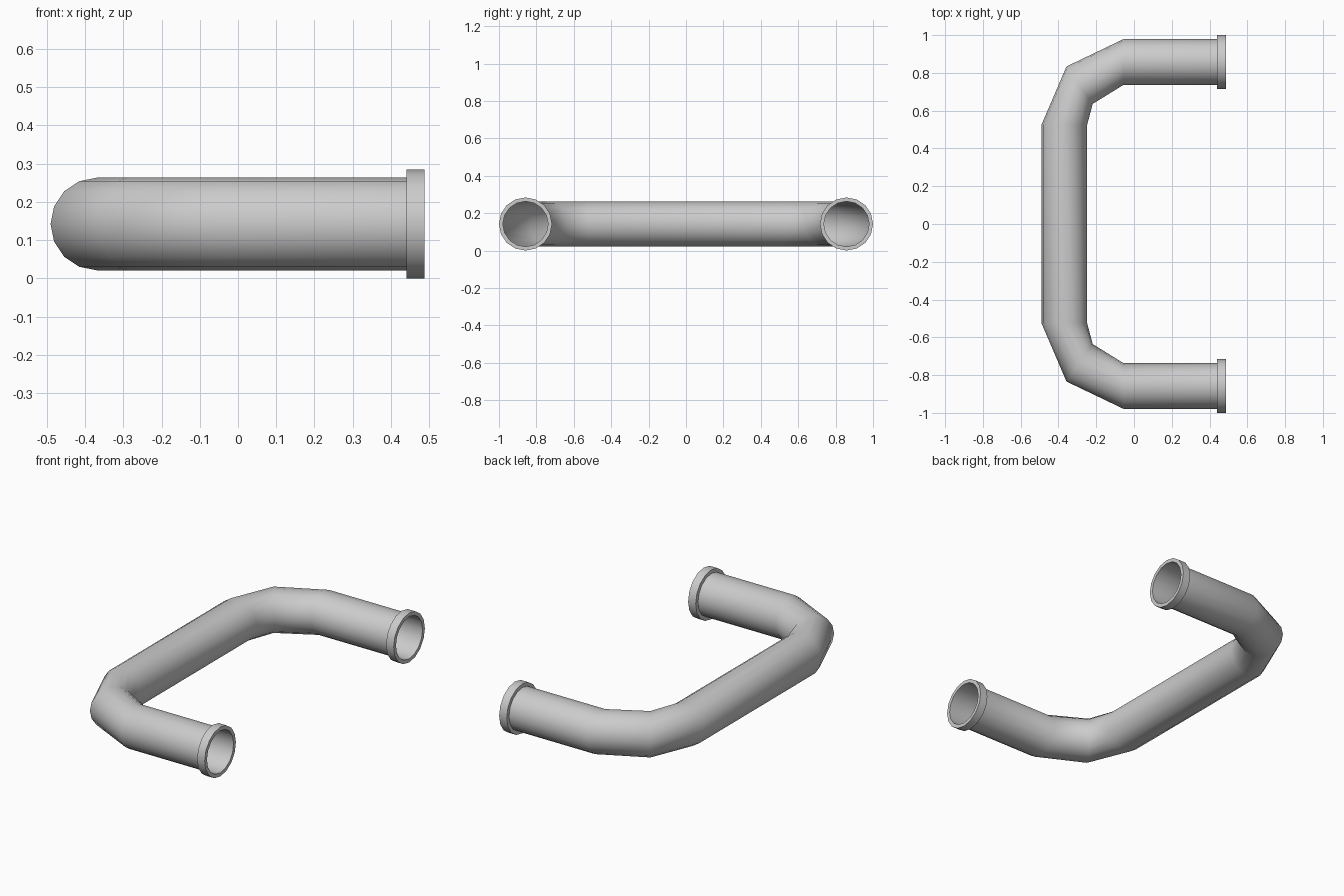
import bpy, bmesh, math
from mathutils import Vector

SIDES = 16
PIPE_R, COLLAR_R = 0.121, 0.142
MID_Z, LEG_Y = 0.142, 0.858
COLLAR_BACK, COLLAR_FRONT = 0.44, 0.488

if "Cube" in bpy.data.objects:
    bpy.data.objects.remove(bpy.data.objects["Cube"], do_unlink=True)

grey = bpy.data.materials.new("light_grey")
grey.use_nodes = True
colour = (0.6, 0.6, 0.6, 1)
grey.diffuse_color = colour
grey.node_tree.nodes["Principled BSDF"].inputs["Base Color"].default_value = colour


def loft(name, rings, closed=False):
    """Skin circular rings given as (x, y, outward direction, radius)."""
    bm = bmesh.new()
    loops = []
    for x, y, out, radius in rings:
        centre = Vector((x, y, MID_Z))
        out = Vector((*out, 0)).normalized()
        angles = [math.tau * k / SIDES for k in range(SIDES)]
        loops.append([bm.verts.new(centre + radius * (math.cos(a) * out
                      + Vector((0, 0, math.sin(a))))) for a in angles])
    pairs = list(zip(loops, loops[1:]))
    if closed:
        pairs.append((loops[-1], loops[0]))
    for a, b in pairs:
        for k in range(SIDES):
            n = (k + 1) % SIDES
            bm.faces.new((a[k], b[k], b[n], a[n]))
    mesh = bpy.data.meshes.new(name)
    bm.to_mesh(mesh)
    bm.free()
    mesh.materials.append(grey)
    obj = bpy.data.objects.new(name, mesh)
    bpy.context.collection.objects.link(obj)
    bpy.ops.object.select_all(action='DESELECT')
    obj.select_set(True)
    bpy.context.view_layer.objects.active = obj
    bpy.ops.object.shade_smooth_by_angle(angle=math.radians(50))
    return obj


# Open thin pipe: one half of the path, then its mirror image
half = [
    (COLLAR_BACK, LEG_Y, (0, 1), PIPE_R),
    (-0.055, LEG_Y, (0, 1), PIPE_R),
    (-0.288, 0.735, (-0.575, 0.818), PIPE_R),
    (-0.369, 0.525, (-1, 0), PIPE_R),
]
mirrored = [(x, -y, (ox, -oy), r) for x, y, (ox, oy), r in reversed(half)]
loft("bent_pipe", half + mirrored)

# Collars on both open ends
profile = [(COLLAR_FRONT, PIPE_R), (COLLAR_FRONT, COLLAR_R),
           (COLLAR_BACK, COLLAR_R), (COLLAR_BACK, PIPE_R)]
for name, y in (("back_collar", LEG_Y), ("front_collar", -LEG_Y)):
    loft(name, [(x, y, (0, 1), r) for x, r in profile], closed=True)
